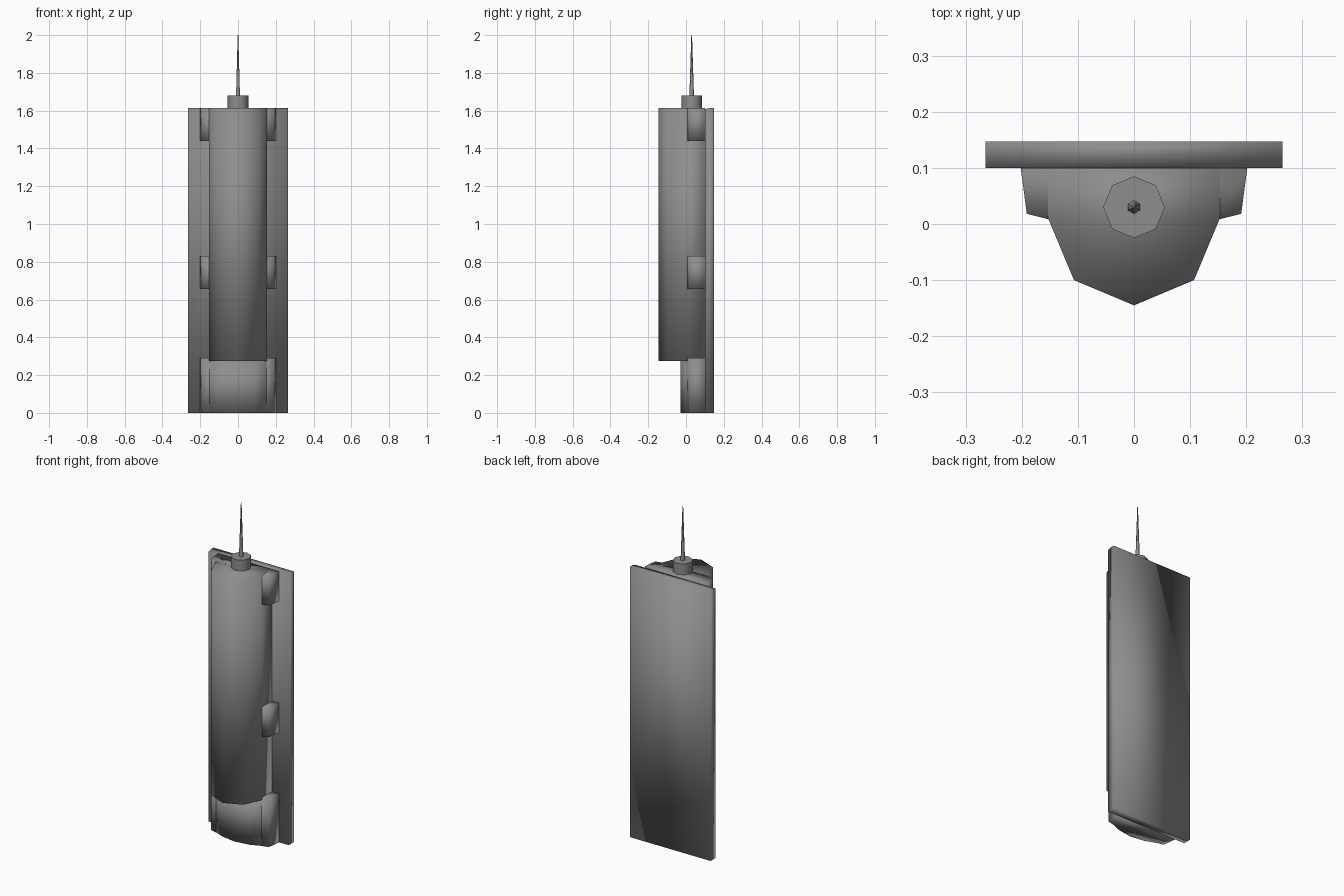
import bpy
import math

cube = bpy.data.objects.get("Cube")
if cube:
    bpy.data.objects.remove(cube)

grey = bpy.data.materials.new("mid grey")
grey.use_nodes = True
colour = (0.27, 0.27, 0.27, 1)
grey.diffuse_color = colour
grey.node_tree.nodes["Principled BSDF"].inputs["Base Color"].default_value = colour

TOP = 1.615


def finish(obj, name, angle):
    obj.name = name
    obj.data.materials.append(grey)
    bpy.ops.object.select_all(action='DESELECT')
    obj.select_set(True)
    bpy.context.view_layer.objects.active = obj
    bpy.ops.object.shade_smooth_by_angle(angle=math.radians(angle))
    return obj


def prism(name, half, z0, z1, angle=100):
    """Extrude a mirrored outline, given from the back right to the front."""
    outline = [(-x, y) for x, y in half] + [(x, y) for x, y in reversed(half) if x > 0]
    n = len(outline)
    verts = [(x, y, z) for z in (z0, z1) for x, y in outline]
    faces = [tuple(reversed(range(n))), tuple(range(n, 2 * n))]
    faces += [(i, (i + 1) % n, n + (i + 1) % n, n + i) for i in range(n)]
    mesh = bpy.data.meshes.new(name)
    mesh.from_pydata(verts, [], faces)
    obj = bpy.data.objects.new(name, mesh)
    bpy.context.collection.objects.link(obj)
    return finish(obj, name, angle)


def cone(name, sides, r0, r1, z0, z1, angle):
    bpy.ops.mesh.primitive_cone_add(vertices=sides, radius1=r0, radius2=r1,
                                    depth=z1 - z0, location=(0, 0.03, (z0 + z1) / 2))
    return finish(bpy.context.object, name, angle)


# Tall plate, its top sloping slightly down to the front
plate = prism("back_plate", [(0.265, 0.147), (0.265, 0.125), (0.265, 0.1)], 0, TOP)
for v in plate.data.vertices:
    if v.co.z > 1 and v.co.y < 0.11:
        v.co.z -= 0.008

# Faceted main housing
prism("housing", [(0.153, 0.1), (0.153, 0.01), (0.107, -0.1), (0, -0.145)], 0.275, TOP)

# Mounting brackets on both sides of the housing
bracket = [(0.202, 0.1), (0.191, 0.018), (0.15, 0.008)]
prism("upper_bracket", bracket, 1.44, TOP)
prism("middle_bracket", bracket, 0.655, 0.83)

# Stepped foot below the housing
prism("foot_bracket", bracket, 0, 0.29)
prism("foot", [(0.165, 0.1), (0.16, 0.012), (0.09, -0.016), (0, -0.03)], 0, 0.28)

# Aerial and its collar
cone("aerial_collar", 8, 0.055, 0.055, TOP, 1.68, 60)
cone("aerial", 6, 0.012, 0.002, 1.68, 2.0, 70)
